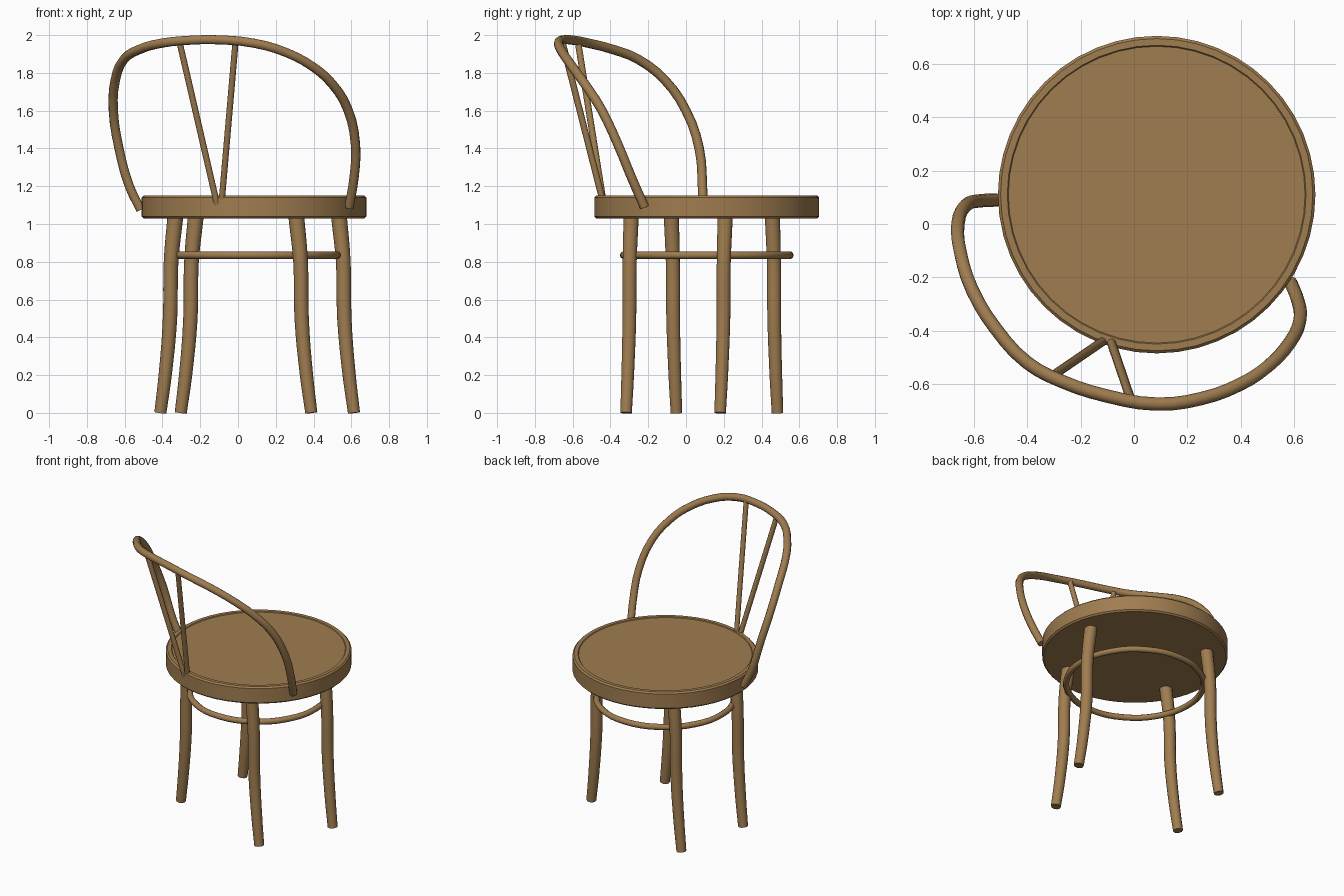
import bpy, bmesh, math
from mathutils import Vector

if "Cube" in bpy.data.objects:
    bpy.data.objects.remove(bpy.data.objects["Cube"])

wood = bpy.data.materials.new("warm wood")
wood.diffuse_color = (0.35, 0.205, 0.08, 1)
wood.use_nodes = True
wood.node_tree.nodes["Principled BSDF"].inputs["Base Color"].default_value = wood.diffuse_color

CX, CY = 0.085, 0.11          # seat centre
TURN = math.radians(-18.7)    # chair is turned about z
SIDE = Vector((math.cos(TURN), math.sin(TURN), 0))


def finish(ob, angle=40):
    bpy.ops.object.select_all(action='DESELECT')
    ob.select_set(True)
    bpy.context.view_layer.objects.active = ob
    if ob.type == 'CURVE':
        bpy.ops.object.convert(target='MESH')
        ob = bpy.context.view_layer.objects.active
    ob.data.materials.clear()
    ob.data.materials.append(wood)
    bpy.ops.object.shade_smooth_by_angle(angle=math.radians(angle))
    return ob


def tube(name, pts, radius, radii=None, cyclic=False, res=4):
    """Round rod swept along a smooth path."""
    cu = bpy.data.curves.new(name, 'CURVE')
    cu.dimensions = '3D'
    cu.bevel_depth = radius
    cu.bevel_resolution = 3
    cu.resolution_u = res
    cu.use_fill_caps = True
    sp = cu.splines.new('BEZIER')
    sp.bezier_points.add(len(pts) - 1)
    sp.use_cyclic_u = cyclic
    for i, (bp, p) in enumerate(zip(sp.bezier_points, pts)):
        bp.co = p
        bp.handle_left_type = bp.handle_right_type = 'AUTO'
        bp.radius = radii[i] if radii else 1
    ob = bpy.data.objects.new(name, cu)
    bpy.context.collection.objects.link(ob)
    return finish(ob)


# Seat: turned disc with a faint step inside the rim
bm = bmesh.new()
profile = [(0, 1.03), (0.585, 1.03), (0.595, 1.04), (0.595, 1.14), (0.585, 1.15),
           (0.56, 1.15), (0.556, 1.145), (0, 1.145)]
verts = [bm.verts.new((r, 0, z)) for r, z in profile]
edges = [bm.edges.new(pair) for pair in zip(verts, verts[1:])]
bmesh.ops.spin(bm, geom=verts + edges, cent=(0, 0, 0), axis=(0, 0, 1),
               angle=math.tau, steps=48)
bmesh.ops.remove_doubles(bm, verts=bm.verts[:], dist=0.0005)
bmesh.ops.recalc_face_normals(bm, faces=bm.faces[:])
me = bpy.data.meshes.new("seat")
bm.to_mesh(me)
bm.free()
seat = bpy.data.objects.new("seat", me)
seat.location = (CX, CY, 0)
bpy.context.collection.objects.link(seat)
finish(seat)

# Legs: bent outward sideways at the foot and inward under the seat
bend = [(0, 0.054, 0.84), (0.2, 0.027, 0.92), (0.5, 0, 1), (0.8, -0.006, 1.02), (1.04, -0.03, 1.1)]
for name, x, y, s in (("back_left_leg", -0.36, -0.068, -1), ("back_right_leg", 0.337, -0.3, 1),
                      ("front_right_leg", 0.563, 0.198, 1), ("front_left_leg", -0.252, 0.467, -1)):
    tube(name, [Vector((x, y, z)) + SIDE * s * d for z, d, _ in bend], 0.038,
         [r for _, _, r in bend])

# Stretcher ring between the legs
tube("stretcher_ring", [(CX + 0.44 * math.cos(i * math.tau / 12),
                         CY + 0.44 * math.sin(i * math.tau / 12), 0.835) for i in range(12)],
     0.02, cyclic=True)

# Bent back hoop, left end to right end
tube("back_hoop", [
    (-0.515, 0.09, 1.075), (-0.575, 0.087, 1.2), (-0.63, 0.07, 1.4), (-0.66, 0, 1.6),
    (-0.65, -0.11, 1.76), (-0.605, -0.25, 1.87), (-0.52, -0.39, 1.925), (-0.4, -0.52, 1.958),
    (-0.27, -0.59, 1.972), (-0.1, -0.645, 1.975), (0.085, -0.675, 1.957), (0.25, -0.655, 1.91),
    (0.4, -0.6, 1.83), (0.5, -0.535, 1.74), (0.58, -0.45, 1.61), (0.622, -0.36, 1.42),
    (0.615, -0.29, 1.25), (0.588, -0.22, 1.09)], 0.025, res=3)

# Back spindles forming a V
tube("left_spindle", [(-0.11, -0.435, 1.1), (-0.31, -0.572, 1.965)], 0.017)
tube("right_spindle", [(-0.088, -0.435, 1.1), (-0.013, -0.655, 1.965)], 0.017)
